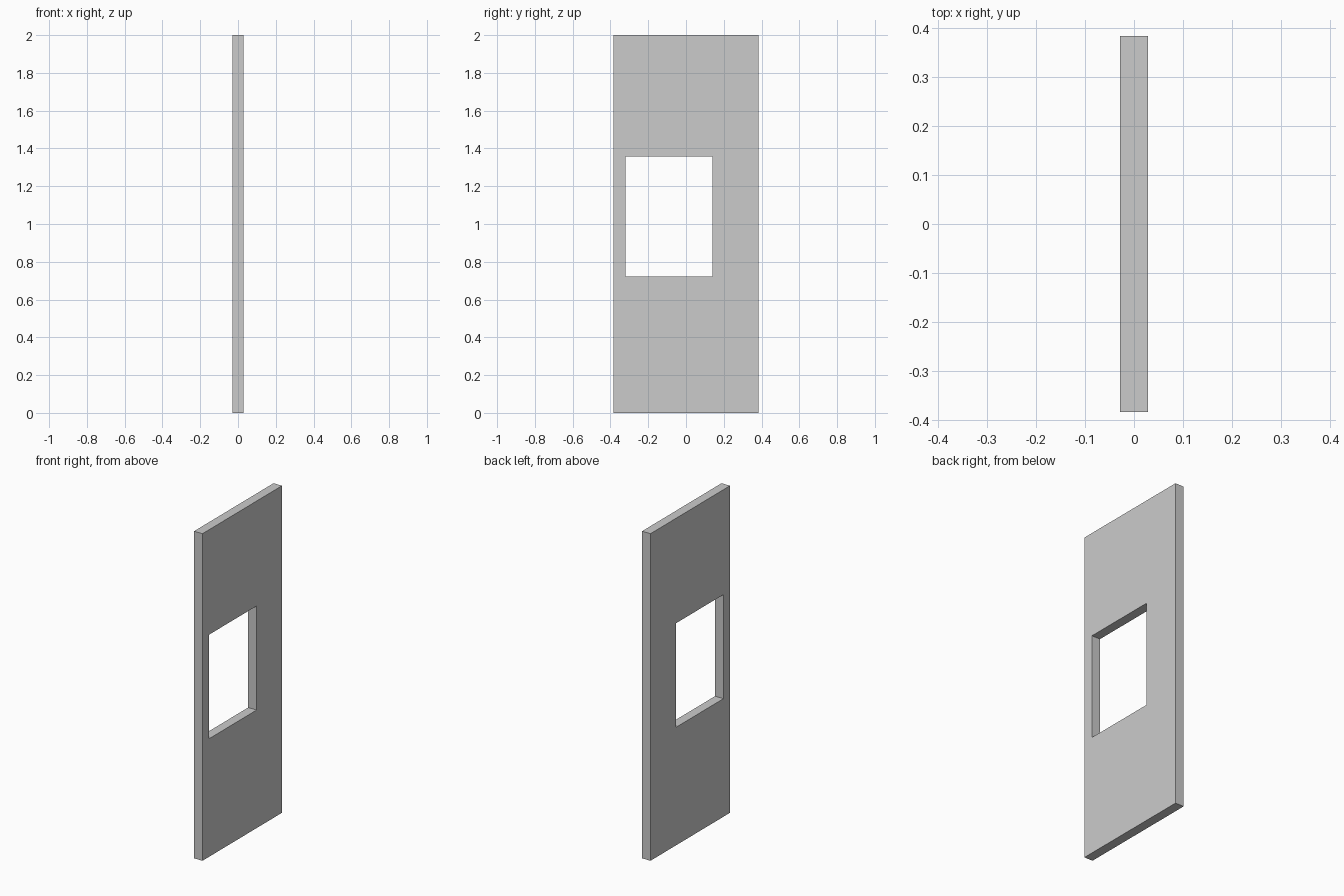
import bpy, bmesh

if "Cube" in bpy.data.objects:
    bpy.data.objects.remove(bpy.data.objects["Cube"])

HALF_T = 0.0285


def rect(y0, y1, z0, z1):
    return [(y0, z0), (y1, z0), (y1, z1), (y0, z1)]


# Panel outline and off-centre window opening (y, z)
outer = rect(-0.384, 0.384, 0.0, 2.0)
inner = rect(-0.321, 0.139, 0.722, 1.358)

bm = bmesh.new()
o = [bm.verts.new((-HALF_T, y, z)) for y, z in outer]
i = [bm.verts.new((-HALF_T, y, z)) for y, z in inner]

# Ring of four faces around the opening
for a in range(4):
    b = (a + 1) % 4
    bm.faces.new((o[a], o[b], i[b], i[a]))

# Give the ring its thickness, keeping the first side as the back
ring = bmesh.ops.extrude_face_region(bm, geom=bm.faces[:], use_keep_orig=True)
moved = [g for g in ring["geom"] if isinstance(g, bmesh.types.BMVert)]
bmesh.ops.translate(bm, verts=moved, vec=(2 * HALF_T, 0, 0))
bmesh.ops.recalc_face_normals(bm, faces=bm.faces[:])

mesh = bpy.data.meshes.new("door_panel")
bm.to_mesh(mesh)
bm.free()
panel = bpy.data.objects.new("door_panel", mesh)
bpy.context.collection.objects.link(panel)
